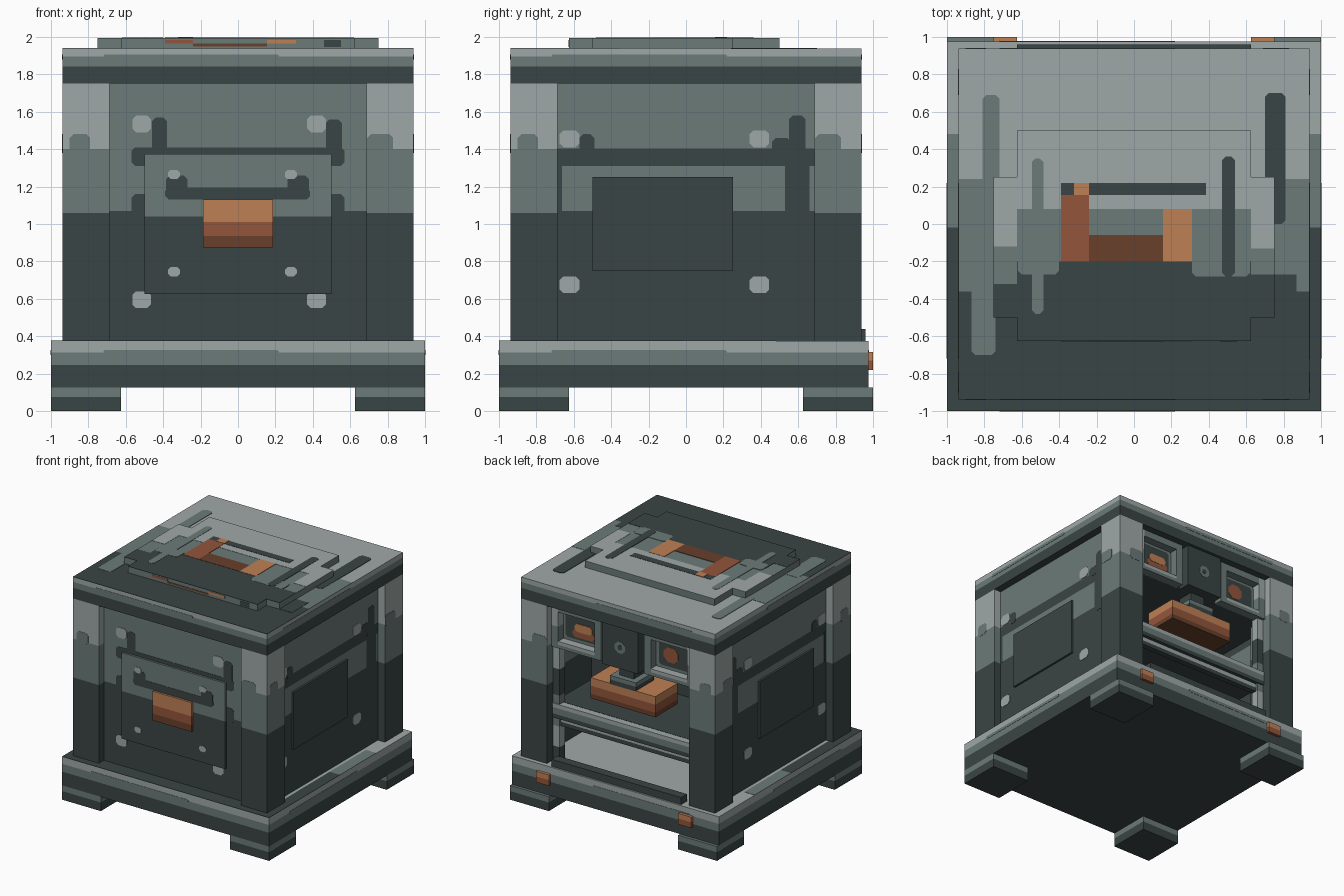
import bpy, bmesh
from mathutils import Vector

# ---------- materials ----------
COLOURS = {
    "light_grey": (0.347, 0.397, 0.386), "mid_grey": (0.147, 0.198, 0.188),
    "dark_grey": (0.042, 0.060, 0.058), "light_copper": (0.52, 0.216, 0.091),
    "mid_copper": (0.292, 0.091, 0.044), "dark_copper": (0.138, 0.051, 0.024)}
MATS = []
for cname, c in COLOURS.items():
    m = bpy.data.materials.new(cname)
    m.diffuse_color = (*c, 1)
    MATS.append(m)
L, M, D, CL, CM, CD = range(6)


def finish(name, bm):
    bmesh.ops.recalc_face_normals(bm, faces=bm.faces)
    me = bpy.data.meshes.new(name)
    bm.to_mesh(me)
    bm.free()
    for m in MATS:
        me.materials.append(m)
    ob = bpy.data.objects.new(name, me)
    bpy.context.collection.objects.link(ob)
    return ob


def prism(bm, pts, offset, col):
    """Extrude a flat outline and colour it."""
    a = [bm.verts.new(p) for p in pts]
    b = [bm.verts.new(Vector(p) + Vector(offset)) for p in pts]
    n = len(a)
    faces = [bm.faces.new(a), bm.faces.new(b[::-1])]
    faces += [bm.faces.new((a[i], b[i], b[(i + 1) % n], a[(i + 1) % n])) for i in range(n)]
    for f in faces:
        f.material_index = col


def box(name, x, y, z, cols, levels=()):
    """Box cut at heights; colours run from bottom to top."""
    bm = bmesh.new()
    prism(bm, [(x[0], y[0], z[0]), (x[1], y[0], z[0]), (x[1], y[1], z[0]), (x[0], y[1], z[0])],
          (0, 0, z[1] - z[0]), 0)
    for h in levels:
        bmesh.ops.bisect_plane(bm, geom=bm.verts[:] + bm.edges[:] + bm.faces[:],
                               plane_co=(0, 0, h), plane_no=(0, 0, 1))
    for f in bm.faces:
        f.material_index = cols[sum(f.calc_center_median().z > h for h in levels)]
    return finish(name, bm)


def paint(name, face, pos, items, chamfer=0.02):
    """Thin patches (u0, u1, v0, v1, colour, layer) on a face plane."""
    place = {"front": lambda u, v, d: (u, pos - d, v), "back": lambda u, v, d: (u, pos + d, v),
             "right": lambda u, v, d: (pos + d, u, v), "left": lambda u, v, d: (-pos - d, u, v),
             "top": lambda u, v, d: (u, v, pos + d)}[face]
    bm = bmesh.new()
    for u0, u1, v0, v1, col, layer in items:
        c = min(chamfer, (u1 - u0) * 0.3, (v1 - v0) * 0.3)
        uv = [(u0, v0), (u1, v0), (u1, v1), (u0, v1)]
        if c > 0:
            uv = [(u0 + c, v0), (u1 - c, v0), (u1, v0 + c), (u1, v1 - c),
                  (u1 - c, v1), (u0 + c, v1), (u0, v1 - c), (u0, v0 + c)]
        low = [Vector(place(u, v, -0.001)) for u, v in uv]
        up = Vector(place(0, 0, 0.0022 * layer)) - Vector(place(0, 0, -0.001))
        prism(bm, low, up, col)
    return finish(name, bm)


# ---------- base, feet, pillars, roof ----------
box("base", (-1, 1), (-1, 0.975), (0.125, 0.375), (D, M, L), (0.245, 0.313))
paint("base_ledge_tint", "top", 0.375, [
    (-1, -0.9, -1, -0.02, D, 1), (-1, -0.9, -0.02, 0.48, M, 1),
    (0.9, 1, -1, -0.02, D, 1), (0.9, 1, -0.02, 0.48, M, 1), (-0.9, 0.9, -1, -0.85, D, 1)], 0)
for face, pos in (("front", -1), ("back", 0.975), ("right", 1), ("left", 1)):
    paint("base_wave_" + face, face, pos, [(-0.72, 0.22, 0.3, 0.325, M, 1)])
    p = 0.9375 if face != "front" else -0.9375
    paint("roof_wave_" + face, face, p, [(-0.72, 0.22, 1.88, 1.905, M, 1)])

for sx in (-1, 1):
    for sy in (-1, 1):
        tag = ("right" if sx > 0 else "left") + ("_back" if sy > 0 else "_front")
        x = sorted((sx * 0.625, sx))
        y = sorted((sy * 0.625, sy))
        box("foot_" + tag, x, y, (0, 0.125), (D, M), (0.075,))
        x = sorted((sx * 0.6875, sx * 0.9375))
        y = sorted((sy * 0.6875, sy * 0.9375))
        box("pillar_" + tag, x, y, (0.375, 1.75), (D, M, L), (1.06, 1.4))
        bump_x = (-0.9, -0.79) if sx < 0 else (0.69, 0.83)
        bump_y = (-0.9, -0.79) if sy < 0 else (0.69, 0.83)
        paint("pillar_drip_y_" + tag, "front" if sy < 0 else "back", sy * 0.9375,
              [(*bump_x, 1.38, 1.48, M, 1)])
        paint("pillar_drip_x_" + tag, "right" if sx > 0 else "left", 0.9375,
              [(*bump_y, 1.38, 1.48, M, 1)])

box("roof", (-0.9375, 0.9375), (-0.9375, 0.9375), (1.75, 1.9375), (D, M, L), (1.843, 1.895))
paint("roof_tint", "top", 1.9375, [
    (-0.9375, 0.9375, -0.36, 0.24, M, 1), (-0.9375, 0.9375, -0.9375, -0.355, D, 1),
    (-0.7, 0.87, -0.5, -0.27, D, 2)], 0)
paint("roof_drips", "top", 1.9375, [
    (-0.81, -0.72, 0.2, 0.69, M, 2), (-0.87, -0.74, -0.7, -0.3, M, 2),
    (0.7, 0.81, 0.0, 0.7, D, 2)])

# ---------- cross-shaped lid plate ----------
a, b = 0.625, 0.75
outline = [(-a, -a), (a, -a), (a, -0.5), (b, -0.5), (b, 0.25), (a, 0.25),
           (a, 0.5), (-a, 0.5), (-a, 0.25), (-b, 0.25), (-b, -0.5), (-a, -0.5)]
bm = bmesh.new()
prism(bm, [(x, y, 1.9375) for x, y in outline], (0, 0, 0.056), M)
finish("lid_plate", bm)
paint("lid_tint", "top", 1.9935, [
    (-a, a, 0.08, 0.5, L, 1), (-a, a, -0.625, -0.2, D, 1), (-b, -a, -0.12, 0.25, L, 1),
    (-b, -a, -0.5, -0.32, D, 1), (a, b, -0.13, 0.25, L, 1), (a, b, -0.5, -0.27, D, 1),
    (-0.39, 0.385, 0.155, 0.22, D, 2), (-0.32, -0.24, 0.155, 0.22, CL, 3),
    (-0.39, -0.24, -0.2, 0.155, CM, 2), (-0.24, 0.155, -0.2, -0.06, CD, 2),
    (0.155, 0.31, -0.2, 0.08, CL, 2)], 0)
paint("lid_drips", "top", 1.9935, [
    (-0.545, -0.485, -0.48, 0.35, M, 2), (0.47, 0.54, -0.28, 0.36, D, 2),
    (-0.62, -0.4, -0.27, -0.15, M, 2), (0.31, 0.62, -0.28, -0.15, M, 1.5)])
paint("lid_front_marks", "front", -0.625, [
    (-0.39, -0.24, 1.965, 1.985, CM, 1), (0.155, 0.31, 1.965, 1.985, CL, 1),
    (-0.24, 0.155, 1.95, 1.965, CD, 1), (0.46, 0.55, 1.945, 1.985, D, 1)], 0)

# ---------- front wall, door panel, copper latch ----------
box("front_wall", (-0.6875, 0.6875), (-0.87, -0.8), (0.375, 1.75), (D, M), (1.07,))
paint("front_wall_drips", "front", -0.87, [
    (-0.57, 0.57, 1.31, 1.41, D, 1), (-0.46, -0.38, 1.35, 1.57, D, 1),
    (0.47, 0.555, 1.35, 1.56, D, 1), (-0.57, -0.48, 1.03, 1.16, D, 1),
    (0.48, 0.57, 1.03, 1.16, D, 1)]
    + [(x, x + 0.1, z, z + 0.09, L, 2) for x in (-0.565, 0.37) for z in (0.55, 1.49)])
box("front_panel", (-0.5, 0.5), (-0.89, -0.85), (0.625, 1.375), (D, M), (1.04,))
paint("front_panel_drips", "front", -0.89, [
    (-0.39, 0.385, 1.13, 1.195, D, 1), (-0.385, -0.27, 1.14, 1.26, D, 1),
    (0.265, 0.38, 1.14, 1.26, D, 1)]
    + [(x, x + 0.065, z, z + 0.05, L, 2) for x in (-0.375, 0.25) for z in (0.72, 1.24)])
box("front_latch", (-0.1875, 0.1875), (-0.91, -0.87), (0.875, 1.13), (CD, CM, CL), (0.935, 1.01))

# ---------- side walls and side panels ----------
for sx, side in ((1, "right"), (-1, "left")):
    box("wall_" + side, sorted((sx * 0.8, sx * 0.87)), (-0.6875, 0.6875), (0.375, 1.75),
        (D, M, D, M), (1.07, 1.31, 1.405))
    paint("wall_drips_" + side, side, 0.87, [
        (0.53, 0.66, 1.02, 1.36, D, 1), (0.55, 0.64, 1.3, 1.58, D, 1),
        (-0.57, -0.49, 1.38, 1.48, D, 1), (0.46, 0.56, 1.38, 1.46, D, 1),
        (-0.6875, -0.662, 1.06, 1.33, D, 1)]
        + [(y, y + 0.105, z, z + 0.09, L, 2) for y in (-0.675, 0.34) for z in (0.63, 1.41)])
    box("panel_" + side, sorted((sx * 0.85, sx * 0.888)), (-0.5, 0.25), (0.75, 1.25), (D,))

# ---------- open back: interior, shelf and jambs ----------
box("interior_wall", (-0.81, 0.81), (0.1, 0.16), (0.375, 1.75), (D, M), (1.1,))
box("upper_housing", (-0.81, 0.81), (0.1, 0.8), (1.375, 1.75), (D,))
box("shelf", (-0.6875, 0.6875), (0.12, 0.86), (0.75, 0.875), (D, M, L), (0.785, 0.84))
paint("shelf_top_tint", "top", 0.875, [(-0.6875, 0.6875, 0.14, 0.8, D, 1)], 0)
box("shelf_lip", (-0.6875, 0.6875), (0.78, 0.83), (0.68, 0.75), (D, L), (0.715,))
box("back_sill", (-0.625, 0.625), (0.88, 0.96), (0.375, 0.4375), (D,))
for sx, side in ((1, "right"), (-1, "left")):
    box("back_jamb_" + side, sorted((sx * 0.625, sx * 0.7)), (0.78, 0.85), (0.375, 1.375),
        (D, L, M, D, L), (0.5, 0.68, 0.95, 1.18))
    # copper tab on the base
    box("base_tab_" + side, sorted((sx * 0.625, sx * 0.75)), (0.96, 1.0), (0.22, 0.315),
        (CM, CL), (0.27,))
    # gauge frame: four rails around a recessed face
    xi, xo, cx = 0.1875, 0.6875, 0.4375
    for part, xs, zs, col in (("inner", (xi + 0.02, xi + 0.085), (1.375, 1.75), M),
                              ("outer", (xo - 0.065, xo), (1.375, 1.75), L),
                              ("top", (xi + 0.085, xo - 0.065), (1.69, 1.75), M),
                              ("bottom", (xi + 0.085, xo - 0.065), (1.375, 1.435), L)):
        box("gauge_" + part + "_" + side, sorted((sx * xs[0], sx * xs[1])), (0.79, 0.875), zs,
            (M, col), (sum(zs) / 2,))
    paint("gauge_face_" + side, "back", 0.8, [
        (*sorted((sx * 0.27, sx * 0.625)), 1.435, 1.69, M, 1),
        (*sorted((sx * 0.3, sx * 0.6)), 1.46, 1.67, D, 2)])

paint("gauge_marker_right", "back", 0.805, [
    (0.32, 0.53, 1.48, 1.55, CM, 1), (0.34, 0.51, 1.53, 1.6, CL, 2)], 0.04)
paint("gauge_marker_left", "back", 0.805, [(-0.49, -0.35, 1.5, 1.63, CM, 1)], 0.05)

# ---------- centre plate with bolt ----------
box("back_centre_plate", (-0.175, 0.175), (0.79, 0.91), (1.375, 1.75), (D,))
paint("centre_bolt", "back", 0.91, [(-0.05, 0.05, 1.51, 1.61, M, 1),
                                    (-0.022, 0.022, 1.538, 1.582, D, 2)], 0.03)

# ---------- press head and copper block ----------
box("press_neck", (-0.07, 0.07), (0.67, 0.82), (1.26, 1.38), (D,))
box("press_flange", (-0.125, 0.125), (0.62, 0.87), (1.195, 1.27), (D, M), (1.235,))
box("copper_block", (-0.3125, 0.3125), (0.5625, 0.87), (1.02, 1.2), (CD, CM, CL), (1.06, 1.13))
